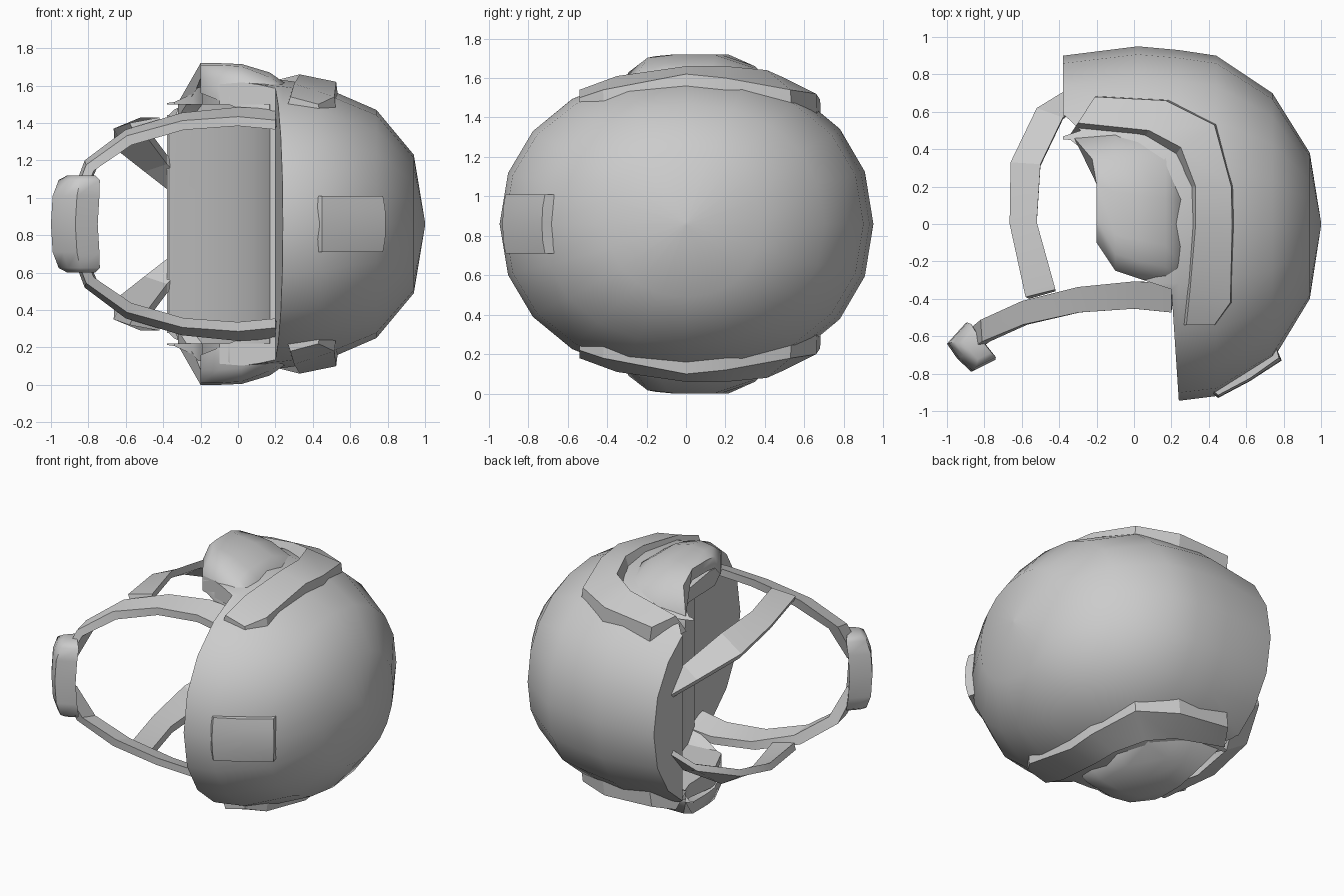
import bpy, bmesh, math

if "Cube" in bpy.data.objects:
    bpy.data.objects.remove(bpy.data.objects["Cube"])

MID = 0.86  # the helmet lies on its side: z = MID is its symmetry plane


def loft(name, rings, angle=35):
    """Skin a list of closed (x, y, c) rings and cap both ends; c is measured from MID."""
    bm = bmesh.new()
    vs = [[bm.verts.new((x, y, MID + c)) for x, y, c in r] for r in rings]
    n = len(vs[0])
    for a, b in zip(vs, vs[1:]):
        for i in range(n):
            j = (i + 1) % n
            bm.faces.new((a[i], a[j], b[j], b[i]))
    bm.faces.new(vs[0])
    bm.faces.new(vs[-1])
    bmesh.ops.recalc_face_normals(bm, faces=bm.faces)
    me = bpy.data.meshes.new(name)
    bm.to_mesh(me)
    bm.free()
    ob = bpy.data.objects.new(name, me)
    bpy.context.collection.objects.link(ob)
    smooth(ob, angle)
    return ob


def smooth(ob, angle):
    bpy.ops.object.select_all(action='DESELECT')
    ob.select_set(True)
    bpy.context.view_layer.objects.active = ob
    bpy.ops.object.shade_smooth_by_angle(angle=math.radians(angle))


def pair(name, rings, angle=35):
    """Build a side part and its mirror image."""
    for s, side in ((1, "left"), (-1, "right")):
        loft(f"{side}_{name}", [[(x, y, s * c) for x, y, c in r] for r in rings], angle)


def carve(ob, profile, half):
    """Cut an (x, y) profile, extruded across the symmetry plane, out of ob."""
    cut = loft("cutter", [[(x, y, c) for x, y in profile] for c in (-half, half)])
    cut.hide_render = True
    mod = ob.modifiers.new("cut", 'BOOLEAN')
    mod.object = cut
    mod.operation = 'DIFFERENCE'
    mod.solver = 'EXACT'
    bpy.ops.object.select_all(action='DESELECT')
    bpy.context.view_layer.objects.active = ob
    ob.select_set(True)
    bpy.ops.object.modifier_apply(modifier=mod.name)
    bpy.data.objects.remove(cut)


def bulge(v):
    """Slightly squared-off circle coordinate."""
    return math.copysign(abs(v) ** 0.93, v)


# Shell: rounded rings from crown (+x) down to the neck (-x), (x, front, back, half width)
levels = [(1.0, .01, .01, .01), (.94, .4, .38, .37), (.74, .73, .7, .61), (.44, .92, .9, .74),
          (.24, .945, .93, .77), (.02, .95, .95, .79), (-.38, .9, .9, .74)]
seg = 20
shell = loft("shell", [[(x, (b if math.cos(t) > 0 else f) * bulge(math.cos(t)), w * bulge(math.sin(t)))
                        for t in (2 * math.pi * i / seg for i in range(seg))]
                       for x, f, b, w in levels])
# side outline: brow edge, ear line, nape
carve(shell, [(.25, -1.1), (.2, -.35), (-.1, -.25), (-.19, -.05), (-.2, .25),
              (-.24, .37), (-.34, .45), (-.6, .46), (-.6, -1.1)], 1.2)
# shallow head opening
carve(shell, [(-.6, .58), (-.37, .58), (-.2, .42), (-.04, .22), (.08, 0), (.15, -.22),
              (.19, -.45), (.2, -.7), (-.6, -.7)], .64)
smooth(shell, 40)

# Ear flaps: bulging lobes below the shell side
flap = []
for x, y0, y1, edge, top, thick in [(.27, -.34, .5, .64, .74, .1), (.17, -.33, .5, .7, .81, .14),
                                    (.02, -.29, .5, .77, .855, .16), (-.1, -.25, .5, .78, .86, .12),
                                    (-.2, -.1, .46, .78, .86, .08)]:
    cols = [(0, edge), (.12, (edge + top) / 2 + .03), (.26, top), (.56, top),
            (.8, (edge + top) / 2 - .02), (1, .65)]
    top_side = [(x - (.12 * max(0, t - .75) / .25 if x < -.15 else 0), y0 + (y1 - y0) * t, c)
                for t, c in cols]
    flap.append(top_side + [(x2, y, c - thick) for x2, y, c in reversed(top_side)])
pair("ear_flap", flap, 60)

# Raised bent ridges on the sides: inner edge, outer edge (x, y, c)
inner = [(-.3, .54, .68), (.08, .5, .74), (.25, .41, .78), (.33, .2, .8),
         (.33, 0, .8), (.3, -.35, .75), (.28, -.54, .68)]
outer = [(-.21, .68, .63), (.17, .66, .66), (.43, .53, .68), (.52, .2, .74),
         (.525, 0, .76), (.515, -.42, .68), (.43, -.54, .64)]
pair("side_ridge", [[i, o, (o[0] + .02, o[1] + .005, o[2] - .16),
                     (i[0] - .04, i[1] - .06 * (i[1] > .3), i[2] - .12)]
                    for i, o in zip(inner, outer)], 20)

# Chin straps: path (x, y, c) with inward offset (dx, dc)
path = [(.2, -.395, .615, 0, -.05), (0, -.38, .625, 0, -.05), (-.3, -.405, .595, .01, -.05),
        (-.6, -.475, .505, .03, -.05), (-.82, -.57, .34, .05, -.03), (-.91, -.64, .1, .05, 0)]
chin = []
for k, (x, y, c, dx, dc) in enumerate(path):
    w = .078 - .005 * k
    tilt = .06 - .009 * k
    chin.append([(x, y + w, c), (x + .01 * k / 5, y - w, c - tilt),
                 (x + dx, y - w, c + dc - tilt), (x + dx + .02, y + w, c + dc)])
pair("chin_strap", chin, 20)

# Rear straps: nape to chin strap (left x, y, c, right x, y, c)
rear = [(-.34, .73, .18, -.34, .6, .33), (-.52, .62, .32, -.38, .57, .37), (-.66, .33, .43, -.5, .32, .53),
        (-.665, 0, .51, -.52, .01, .57), (-.58, -.39, .54, -.42, -.35, .57)]
pair("rear_strap", [[(a, b, c), (d, e, f), (d, e - .01, f - .05), (a + .02, b - .01, c - .04)]
                    for a, b, c, d, e, f in rear], 20)

# Chin cup: curved pad
cup = []
for c, k, f in [(-.26, .05, .6), (-.235, .035, .88), (-.15, .012, 1), (0, 0, 1),
                (.15, .012, 1), (.235, .035, .88), (.26, .05, .6)]:
    ring = [(-.9, -.53), (-1.0, -.64), (-.945, -.72), (-.87, -.79), (-.75, -.73), (-.83, -.63)]
    cup.append([(-.875 + (x + .875) * f + k * .75, -.66 + (y + .66) * f + k * .3, c) for x, y in ring])
loft("chin_cup", cup, 60)

# Brow plate on the front of the shell
plate = []
for c, d in [(-.15, .015), (-.08, .003), (0, 0), (.08, .003), (.15, .015)]:
    plate.append([(.41, -.86, c), (.41 + d / 2, -.9 + d, c), (.45, -.93 + d, c), (.62, -.84 + d, c),
                  (.79 - d, -.73 + d, c), (.76, -.66, c), (.6, -.75, c)])
loft("brow_plate", plate, 60)
